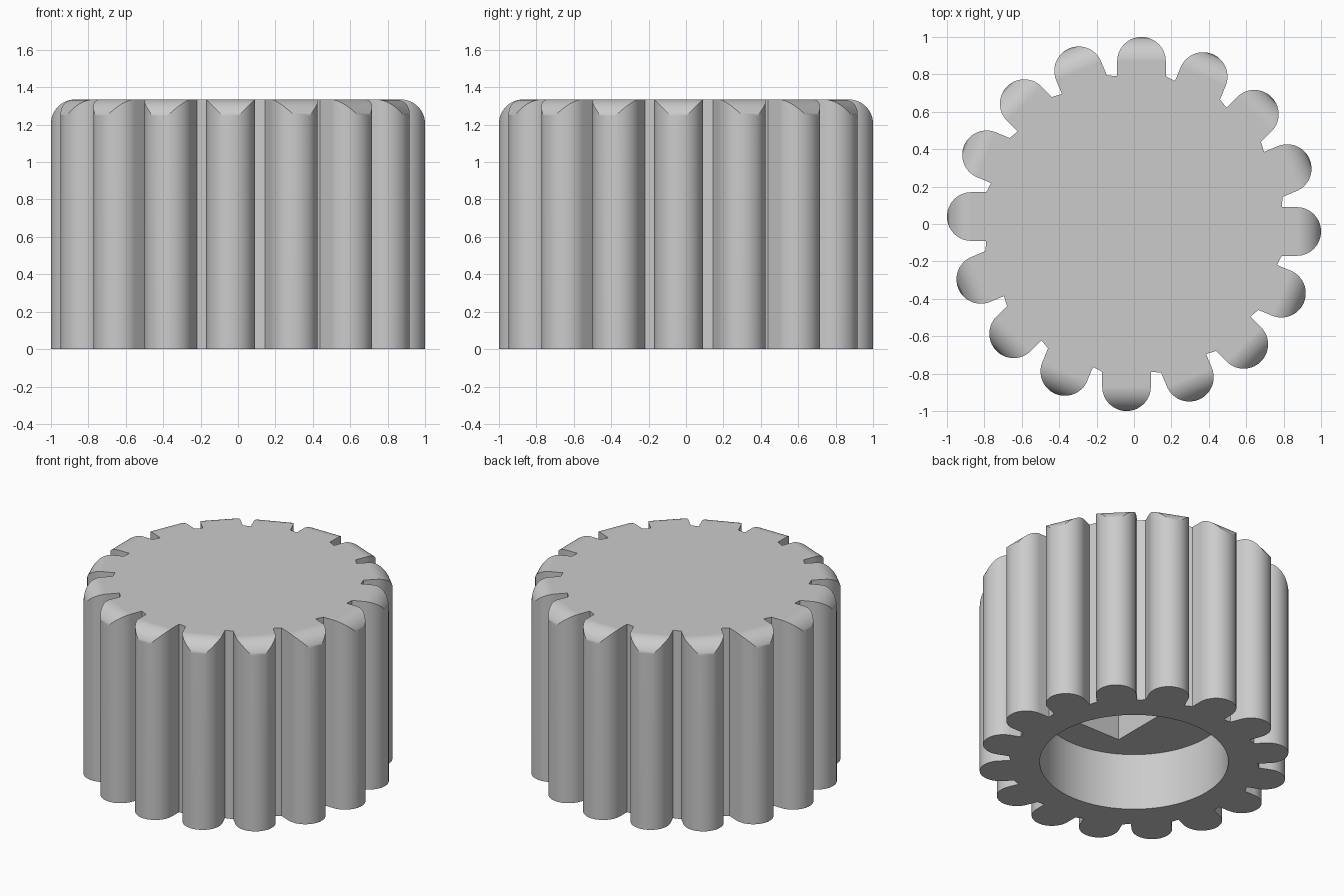
import bpy
import bmesh
from math import sin, cos, pi
from mathutils import Matrix, Vector

cube = bpy.data.objects.get("Cube")
if cube:
    bpy.data.objects.remove(cube, do_unlink=True)

HEIGHT = 1.335
TEETH = 16
ROUND = 0.13          # tooth half width, also the radius of its tip and shoulder
TIP_CENTRE = 0.87
ROOT = 0.79
OFFSET = -0.04        # sideways shift of each tooth
STEPS = 14

grey = bpy.data.materials.new("plain_grey")
grey.use_nodes = True
colour = (0.6, 0.6, 0.6, 1)
grey.diffuse_color = colour
grey.node_tree.nodes["Principled BSDF"].inputs["Base Color"].default_value = colour


def finish(bm, name):
    bmesh.ops.recalc_face_normals(bm, faces=bm.faces)
    mesh = bpy.data.meshes.new(name)
    bm.to_mesh(mesh)
    bm.free()
    mesh.materials.append(grey)
    obj = bpy.data.objects.new(name, mesh)
    bpy.context.collection.objects.link(obj)
    return obj


# Ribbed body: each tooth is a row of stations from its root to its rounded tip
stations = [(ROOT, ROUND, HEIGHT)]
for j in range(STEPS + 1):
    t = pi / 2 * j / STEPS
    stations.append((TIP_CENTRE + ROUND * sin(t), ROUND * cos(t),
                     HEIGHT - ROUND + ROUND * cos(t)))

bm = bmesh.new()
bottom_loop, top_loop, wall_tops = [], [], []
for k in range(TEETH):
    turn = Matrix.Rotation(2 * pi * k / TEETH, 3, 'Z')

    def column(x, y, z):
        return [bm.verts.new(turn @ Vector((x, y + OFFSET, h))) for h in (0, z)]

    right = [column(x, -w, z) for x, w, z in stations]
    left = [column(x, w, z) for x, w, z in stations[:-1]]
    left.append(right[-1])
    # Rounded shoulder, spanning the tooth from side to side
    for j in range(1, len(stations) - 1):
        corners = [right[j][1], right[j + 1][1], left[j + 1][1], left[j][1]]
        bm.faces.new(list(dict.fromkeys(corners)))
    outline = right + left[-2::-1]
    bottom_loop += [c[0] for c in outline]
    wall_tops += [c[1] for c in outline]
    top_loop += [right[0][1], right[1][1], left[1][1], left[0][1]]

count = len(bottom_loop)
for i in range(count):
    n = (i + 1) % count
    bm.faces.new([bottom_loop[i], bottom_loop[n], wall_tops[n], wall_tops[i]])
bm.faces.new(top_loop)
bm.faces.new(bottom_loop[::-1])
body = finish(bm, "ribbed_knob_body")

# Round bore in the underside
bm = bmesh.new()
bmesh.ops.create_cone(bm, cap_ends=True, segments=96, radius1=0.607, radius2=0.607,
                      depth=0.8, matrix=Matrix.Translation((0, 0, 0.005)))
bore = finish(bm, "bore_cutter")

# Rectangular socket above the bore
bm = bmesh.new()
bmesh.ops.create_cube(bm, size=1, matrix=Matrix.Translation((0, 0, 0.65))
                      @ Matrix.Diagonal((0.38, 0.76, 0.7, 1)))
socket = finish(bm, "socket_cutter")

bpy.ops.object.select_all(action='DESELECT')
body.select_set(True)
bpy.context.view_layer.objects.active = body
for cutter in (bore, socket):
    cut = body.modifiers.new("cut", 'BOOLEAN')
    cut.operation = 'DIFFERENCE'
    cut.solver = 'EXACT'
    cut.object = cutter
    bpy.ops.object.modifier_apply(modifier=cut.name)
    bpy.data.objects.remove(cutter, do_unlink=True)

# Smooth curves with crisp edges and flat caps
bpy.ops.object.shade_smooth_by_angle(angle=pi / 6)
weighted = body.modifiers.new("flat_caps", 'WEIGHTED_NORMAL')
weighted.keep_sharp = True
